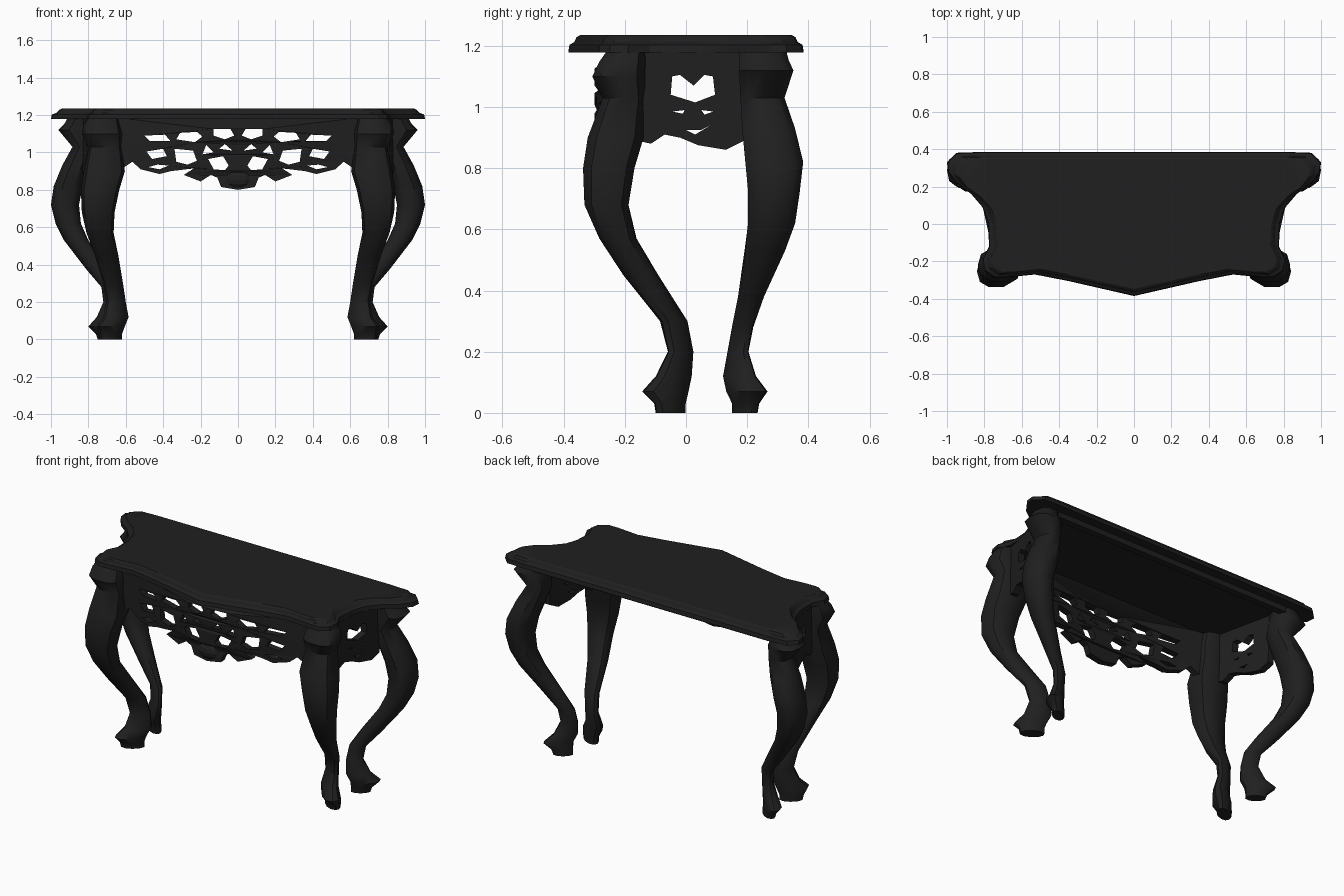
import bpy, bmesh, math

if "Cube" in bpy.data.objects:
    bpy.data.objects.remove(bpy.data.objects["Cube"])

wood = bpy.data.materials.new("black wood")
wood.diffuse_color = (0.014, 0.014, 0.014, 1)
wood.use_nodes = True
wood.node_tree.nodes["Principled BSDF"].inputs["Base Color"].default_value = wood.diffuse_color


def finish(obj, angle=35, mirror=False):
    obj.data.materials.clear()
    obj.data.materials.append(wood)
    if mirror:
        m = obj.modifiers.new("mirror", 'MIRROR')
        m.use_axis = (True, False, False)
        m.use_mirror_merge = False
    bpy.ops.object.select_all(action='DESELECT')
    obj.select_set(True)
    bpy.context.view_layer.objects.active = obj
    bpy.ops.object.shade_smooth_by_angle(angle=math.radians(angle))
    return obj


def loft(name, rings, angle=35, mirror=False):
    """Skin a stack of closed rings and cap both ends."""
    bm = bmesh.new()
    vs = [[bm.verts.new(p) for p in r] for r in rings]
    n = len(rings[0])
    for a, b in zip(vs, vs[1:]):
        for i in range(n):
            j = (i + 1) % n
            bm.faces.new((a[i], a[j], b[j], b[i]))
    caps = [bm.faces.new(vs[0][::-1]), bm.faces.new(vs[-1])]
    bmesh.ops.triangulate(bm, faces=caps)
    bmesh.ops.recalc_face_normals(bm, faces=bm.faces)
    me = bpy.data.meshes.new(name)
    bm.to_mesh(me)
    obj = bpy.data.objects.new(name, me)
    bpy.context.collection.objects.link(obj)
    return finish(obj, angle, mirror)


def leg(name, sections, side, sides=10):
    """Sections are z, x min, x max, y min, y max; the feet point diagonally."""
    rings = []
    for z, x0, x1, y0, y1 in sections:
        k = max(0, min(.5, .5 - (z - .2) * 1.2))
        phi = math.acos(k * side)
        ring = []
        for i in range(sides):
            a = 2 * math.pi * i / sides
            c, s = [math.copysign(abs(t) ** (.8 + .4 * k), t)
                    for t in (math.cos(a), math.cos(a - phi))]
            ring.append(((x0 + x1) / 2 + (x1 - x0) / 2 * c,
                         (y0 + y1) / 2 + (y1 - y0) / 2 * s, z))
        rings.append(ring)
    return loft(name, rings, 40, True)


def pierced_panel(name, loops, thickness, place, mirror=False):
    """Flat outline with holes, given thickness and moved into place."""
    cu = bpy.data.curves.new(name, 'CURVE')
    cu.dimensions = '2D'
    cu.fill_mode = 'BOTH'
    cu.extrude = thickness / 2
    for pts in loops:
        sp = cu.splines.new('POLY')
        sp.points.add(len(pts) - 1)
        for p, (u, v) in zip(sp.points, pts):
            p.co = (u, v, 0, 1)
        sp.use_cyclic_u = True
    tmp = bpy.data.objects.new(name + "_outline", cu)
    bpy.context.collection.objects.link(tmp)
    dg = bpy.context.evaluated_depsgraph_get()
    me = bpy.data.meshes.new_from_object(tmp.evaluated_get(dg))
    bpy.data.objects.remove(tmp)
    bm = bmesh.new()
    bm.from_mesh(me)
    bmesh.ops.remove_doubles(bm, verts=bm.verts, dist=1e-4)
    for v in bm.verts:
        v.co = place(*v.co)
    bmesh.ops.recalc_face_normals(bm, faces=bm.faces)
    bm.to_mesh(me)
    obj = bpy.data.objects.new(name, me)
    bpy.context.collection.objects.link(obj)
    return finish(obj, 30, mirror)


def flip(pts):
    return [(-x, y) for x, y in reversed(pts)]


# Table top: serpentine outline with a stepped edge
half = [(0, -.385), (.35, -.305), (.53, -.27), (.68, -.285), (.75, -.285),
        (.80, -.25), (.81, -.19), (.775, -.12), (.78, .0), (.81, .09),
        (.87, .16), (.95, .22), (.995, .28), (1.0, .33), (.95, .38),
        (.83, .385)]
outline = half + flip(half[1:])
loft("table_top", [[(x * s, y * t, z) for x, y in outline] for z, s, t in
                   [(1.178, 1, 1), (1.203, .995, .99),
                    (1.212, .97, .95), (1.228, .955, .93), (1.235, .94, .90)]], 25)

# Narrow rail under the back edge
bpy.ops.mesh.primitive_cube_add(size=1, location=(0, .31, 1.165))
rail = bpy.context.object
rail.name = "back_rail"
rail.scale = (1.6, .04, .04)
finish(rail, 30)

# Front cabriole legs
leg("front_leg", [
    (0, .62, .74, -.10, 0), (.03, .62, .745, -.105, 0), (.07, .605, .755, -.145, .01),
    (.12, .585, .72, -.10, .02), (.20, .60, .705, -.06, .025),
    (.30, .615, .72, -.085, .005), (.45, .64, .765, -.205, -.09),
    (.57, .665, .81, -.285, -.16), (.68, .66, .835, -.335, -.185),
    (.80, .635, .84, -.34, -.165), (.90, .605, .825, -.325, -.135),
    (1.03, .62, .80, -.275, -.13), (1.10, .62, .835, -.31, -.13),
    (1.15, .63, .825, -.285, -.13), (1.185, .64, .80, -.26, -.13)], -1)

# Back cabriole legs, splayed to the corners
leg("back_leg", [
    (0, .65, .75, .15, .235), (.03, .65, .76, .15, .24), (.07, .655, .80, .13, .268),
    (.12, .635, .755, .12, .23), (.20, .63, .72, .135, .205),
    (.28, .64, .73, .15, .22), (.38, .70, .815, .17, .255),
    (.53, .80, .93, .19, .325), (.62, .84, .975, .20, .36),
    (.72, .85, 1.0, .20, .375), (.82, .83, .985, .19, .387),
    (.93, .79, .94, .18, .36), (1.03, .76, .885, .175, .325),
    (1.12, .77, .96, .17, .355), (1.15, .78, .93, .17, .34),
    (1.185, .78, .91, .17, .33)], 1)

# Front apron: pierced lattice with a scalloped lower edge
lower = [(0, .80), (.09, .815), (.11, .865), (.145, .88), (.20, .845),
         (.29, .88), (.235, .915), (.36, .90), (.42, .885), (.52, .91),
         (.565, .95), (.64, .90), (.64, 1.185)]
holes = [
    [(.02, 1.09), (.04, 1.125), (.13, 1.125), (.13, 1.09), (.07, 1.07)],
    [(.19, 1.085), (.22, 1.11), (.31, 1.105), (.33, 1.07), (.23, 1.055)],
    [(.36, 1.06), (.39, 1.095), (.50, 1.09), (.47, 1.06)],
    [(.22, .955), (.24, 1.01), (.34, 1.02), (.33, .95), (.27, .935)],
    [(.38, .98), (.40, 1.02), (.49, 1.005), (.46, .965)],
    [(.05, .93), (.08, .98), (.16, .965), (.13, .91), (.07, .905)],
    [(.03, 1.01), (.07, 1.045), (.10, 1.02)],
    [(.13, 1.0), (.17, 1.04), (.19, .99)],
    [(.37, .93), (.43, .935), (.48, .922), (.42, .91)],
]
pierced_panel("front_apron",
              [lower + flip(lower[1:])] + holes + [flip(h) for h in holes], .04,
              lambda u, v, w: (u, -.20 - .08 * math.cos(min(abs(u) / .64, 1) * math.pi / 2) - w, v))

# Carved shell at the middle of the apron
bpy.ops.mesh.primitive_uv_sphere_add(segments=10, ring_count=6, radius=1,
                                     location=(0, -.285, .855))
shell = bpy.context.object
shell.name = "apron_shell"
shell.scale = (.075, .03, .045)
finish(shell, 20)

# Side aprons with a heart cut-out
pierced_panel("side_apron", [
    [(-.16, 1.18), (-.16, .89), (-.115, .88), (-.07, .91), (-.02, .90),
     (.04, .875), (.13, .86), (.19, .89), (.20, 1.18)],
    [(-.05, 1.04), (-.045, 1.10), (-.02, 1.105), (.025, 1.07), (.06, 1.105),
     (.088, 1.10), (.095, 1.04), (.03, 1.015)],
    [(-.045, .985), (-.005, .99), (-.01, .978)],
    [(.05, .99), (.09, .985), (.06, .975)],
    [(-.03, .94), (.0, .925), (.05, .925), (.08, .94), (.03, .91)]],
    .04, lambda u, v, w: (.74 + .22 * (u + .13) + w, u, v), True)
